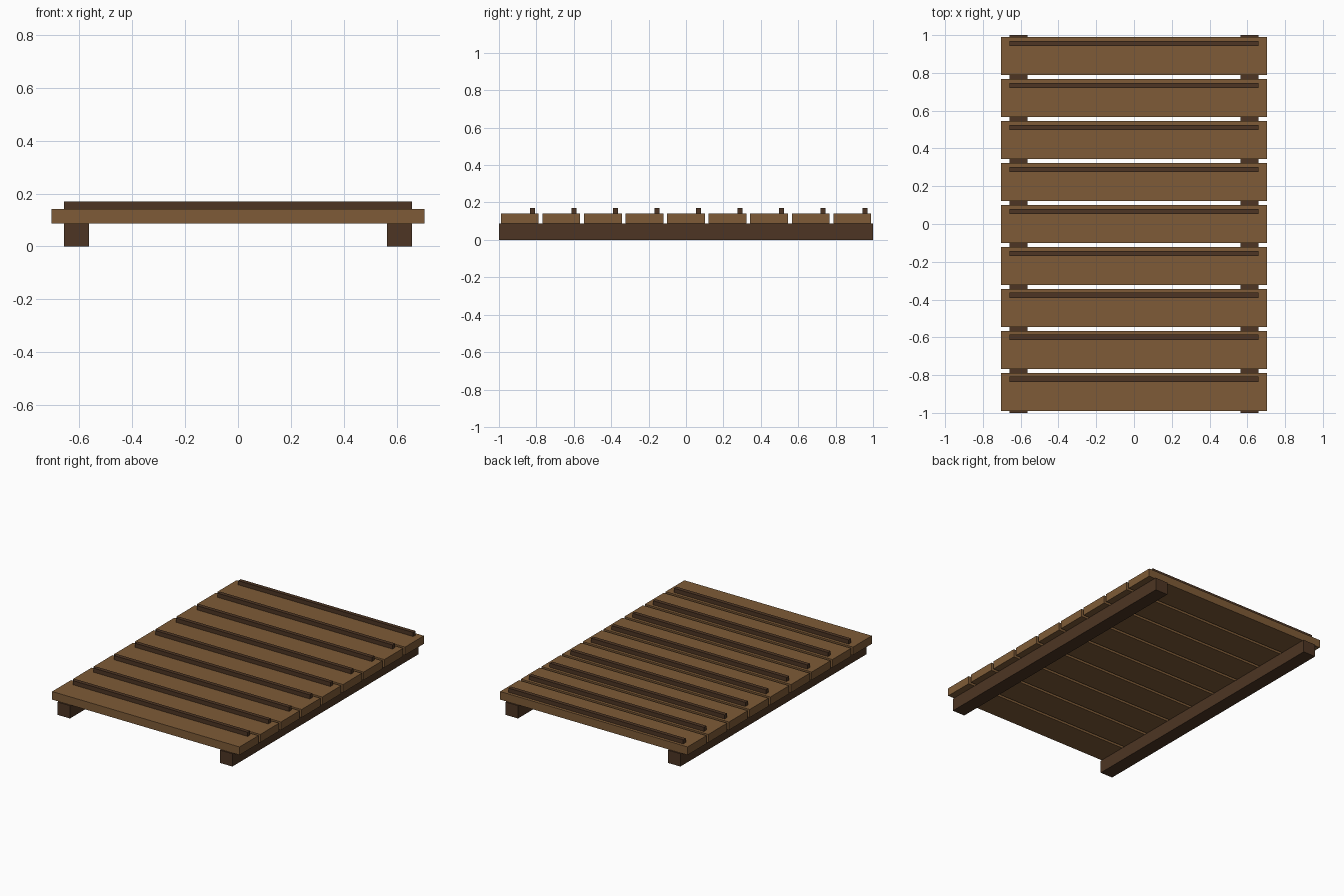
import bpy

if "Cube" in bpy.data.objects:
    bpy.data.objects.remove(bpy.data.objects["Cube"])


def material(name, color):
    m = bpy.data.materials.new(name)
    m.diffuse_color = color
    m.use_nodes = True
    m.node_tree.nodes["Principled BSDF"].inputs["Base Color"].default_value = m.diffuse_color
    return m


light_wood = material("plank_wood", (0.21, 0.105, 0.038, 1))
dark_wood = material("dark_wood", (0.075, 0.036, 0.017, 1))


def box(name, x, y, z, mat):
    """Box from (min, max) ranges on each axis."""
    lo_hi = (x, y, z)
    bpy.ops.mesh.primitive_cube_add(size=1, location=[(a + b) / 2 for a, b in lo_hi])
    ob = bpy.context.object
    ob.name = name
    ob.scale = [b - a for a, b in lo_hi]
    bpy.ops.object.transform_apply(location=False, rotation=False, scale=True)
    ob.data.materials.append(mat)
    return ob


# Two long bearers running front to back
for name, x in (("left_bearer", (-0.658, -0.564)), ("right_bearer", (0.564, 0.658))):
    box(name, x, (-1, 1), (0, 0.087), dark_wood)

# Nine cross planks, each with a raised foot cleat towards its back edge
COUNT = 9
PITCH = 2 / COUNT
for i in range(COUNT):
    y = -1 + PITCH * (i + 0.5)
    box(f"plank_{i + 1}", (-0.705, 0.705), (y - 0.101, y + 0.101), (0.087, 0.142), light_wood)
    c = y + 0.067
    box(f"cleat_{i + 1}", (-0.658, 0.658), (c - 0.0135, c + 0.0135), (0.142, 0.17), dark_wood)
